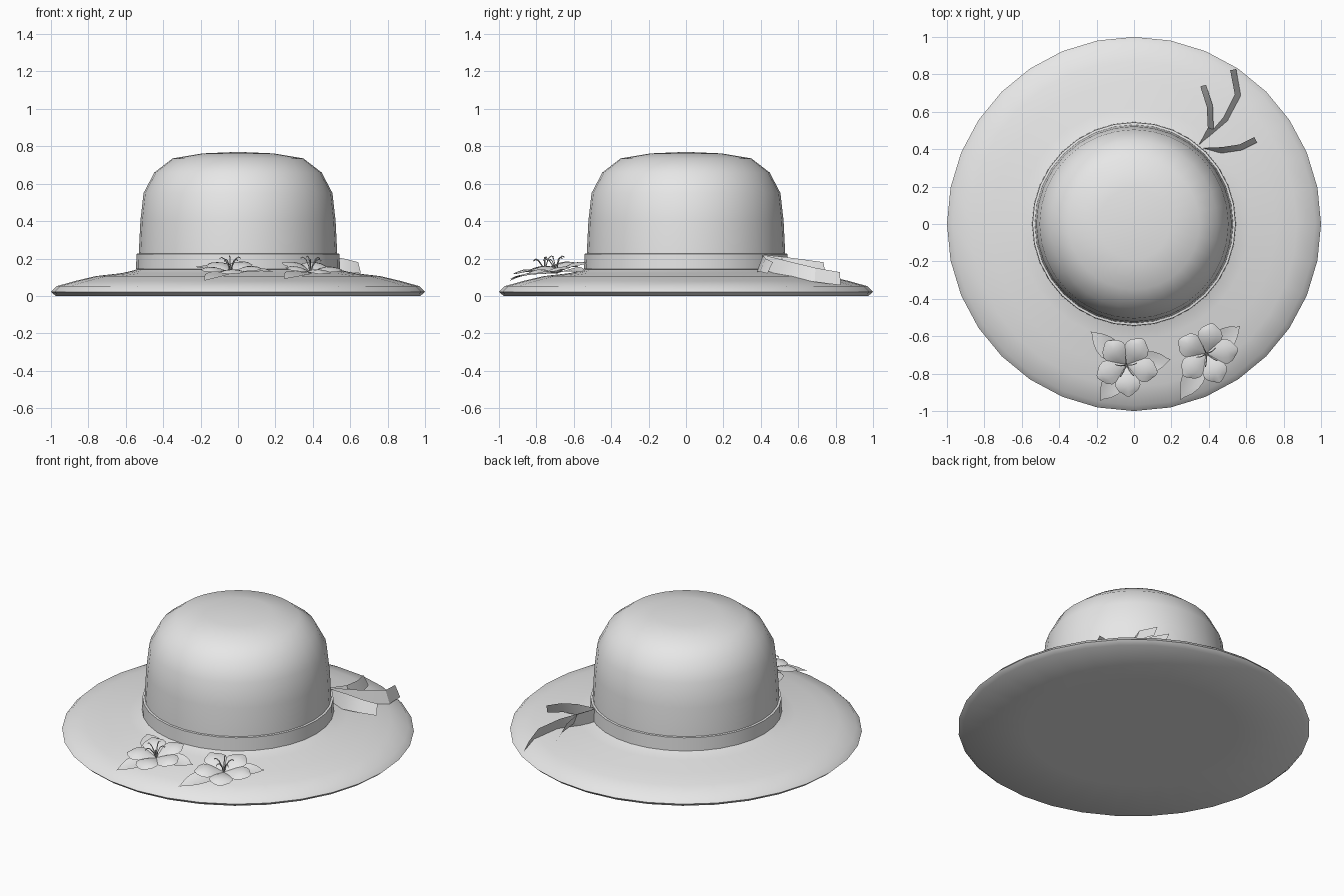
import bpy, bmesh
from math import sin, cos, pi, radians
from mathutils import Matrix, Vector

cube = bpy.data.objects.get("Cube")
if cube:
    bpy.data.objects.remove(cube, do_unlink=True)

grey = bpy.data.materials.new("plain grey")
grey.use_nodes = True
GREY = (0.8, 0.8, 0.8, 1)
grey.diffuse_color = GREY
grey.node_tree.nodes["Principled BSDF"].inputs["Base Color"].default_value = GREY


def finish(name, bm, sharp=50):
    me = bpy.data.meshes.new(name)
    bm.to_mesh(me)
    bm.free()
    me.materials.append(grey)
    me.shade_smooth()
    me.set_sharp_from_angle(angle=radians(sharp))
    ob = bpy.data.objects.new(name, me)
    bpy.context.collection.objects.link(ob)
    return ob


def lathe(name, profile, sides=32):
    """Turn a list of (radius, height) points around z."""
    bm = bmesh.new()
    rings = []
    for r, z in profile:
        if r == 0:
            rings.append([bm.verts.new((0, 0, z))] * sides)
        else:
            rings.append([bm.verts.new((r * cos(2 * pi * i / sides), r * sin(2 * pi * i / sides), z))
                          for i in range(sides)])
    for a, b in zip(rings, rings[1:]):
        for i in range(sides):
            j = (i + 1) % sides
            bm.faces.new(dict.fromkeys((a[i], a[j], b[j], b[i])))
    bmesh.ops.recalc_face_normals(bm, faces=bm.faces)
    return finish(name, bm)


def sheet(bm, rows):
    """Join rows of points into a quad surface."""
    grid = [[bm.verts.new(p) for p in row] for row in rows]
    for a, b in zip(grid, grid[1:]):
        for i in range(len(a) - 1):
            bm.faces.new((a[i], b[i], b[i + 1], a[i + 1]))


def blade(bm, place, angle, length, widths, heights, cup):
    """Petal or leaf: half widths and heights sampled along its length."""
    turn = place @ Matrix.Rotation(radians(angle), 4, "Z")
    n = len(widths) - 1
    rows = []
    for k, (w, h) in enumerate(zip(widths, heights)):
        row = []
        for s in (1, 0.5, 0, -0.5, -1):
            # the outline bends back towards the sides near the tip
            x = length * (k / n - 0.05 * s * s * (k / n) ** 2)
            row.append(turn @ Vector((x, w * s, h + cup * s * s * w)))
        rows.append(row)
    sheet(bm, rows)


# Hat body: brim and crown
lathe("brim", [(0, 0), (0.6, 0), (0.975, 0), (1, 0.022), (0.97, 0.052), (0.87, 0.08),
               (0.76, 0.106), (0.62, 0.122), (0.56, 0.136), (0.52, 0.15)])
lathe("crown", [(0.533, 0.13), (0.53, 0.24), (0.522, 0.4), (0.505, 0.55), (0.447, 0.66),
                (0.35, 0.735), (0.19, 0.762), (0, 0.77)])

# Band around the crown
lathe("hat_band", [(0.525, 0.14), (0.545, 0.143), (0.543, 0.225), (0.525, 0.227)])

# Ribbon tails: path points of (x, y, bottom height, strip height)
tails = {
    "ribbon_tail_short": [(0.34, 0.41, 0.13, 0.09), (0.41, 0.51, 0.14, 0.07),
                          (0.405, 0.63, 0.13, 0.065), (0.37, 0.74, 0.12, 0.06)],
    "ribbon_tail_long": [(0.34, 0.41, 0.12, 0.1), (0.49, 0.56, 0.1, 0.08),
                         (0.555, 0.69, 0.075, 0.075), (0.53, 0.825, 0.057, 0.07)],
    "ribbon_tail_side": [(0.34, 0.405, 0.12, 0.1), (0.47, 0.395, 0.13, 0.085),
                         (0.57, 0.41, 0.13, 0.07), (0.65, 0.45, 0.12, 0.06)],
}
for name, path in tails.items():
    bm = bmesh.new()
    rows = []
    for k, (x, y, z, h) in enumerate(path):
        a, b = path[max(k - 1, 0)], path[min(k + 1, 3)]
        side = Vector((b[1] - a[1], a[0] - b[0], 0)).normalized()
        lean = side * 0.016 * min(k, 1)
        rows.append([Vector((x, y, z)) + lean, Vector((x, y, z + h)) - lean])
    sheet(bm, rows)
    finish(name, bm, 30)


def flower(name, x, y, first, leaves):
    # Lay the flower on the slope of the brim
    up = Vector((x, y, 0)).normalized() * 0.2 + Vector((0, 0, 1))
    tilt = Vector((0, 0, 1)).rotation_difference(up).to_matrix().to_4x4()
    place = Matrix.Translation((x, y, 0.118)) @ tilt

    bm = bmesh.new()
    for i in range(5):
        blade(bm, place, first + 72 * i, 0.17,
              (0.008, 0.028, 0.05, 0.064, 0.067, 0.054, 0.02),
              (0.005, 0.02, 0.033, 0.042, 0.045, 0.042, 0.035), -0.2)
    finish(name + "_petals", bm)

    bm = bmesh.new()
    for angle, length in leaves:
        blade(bm, place, angle, length,
              (0.005, 0.03, 0.052, 0.06, 0.054, 0.035, 0.001),
              (0.004, 0.008, 0.012, 0.014, 0.013, 0.01, 0.004), 0.12)
    finish(name + "_leaves", bm)

    # Stamens: thin curved filaments
    cu = bpy.data.curves.new(name + "_stamens", "CURVE")
    cu.dimensions = "3D"
    cu.bevel_depth = 0.003
    cu.bevel_resolution = 0
    cu.use_fill_caps = True
    for i in range(5):
        a = radians(first + 36 + 72 * i)
        sp = cu.splines.new("POLY")
        steps = ((0, 0), (0.012, 0.045), (0.03, 0.078), (0.048, 0.088), (0.06, 0.08))
        sp.points.add(len(steps) - 1)
        for p, (r, z) in zip(sp.points, steps):
            p.co = (*(place @ Vector((r * cos(a), r * sin(a), z))), 1)
    cu.materials.append(grey)
    bpy.context.collection.objects.link(bpy.data.objects.new(name + "_stamens", cu))


flower("centre_flower", -0.04, -0.75, 58, [(137, 0.265), (7, 0.24), (235, 0.245)])
flower("left_flower", 0.385, -0.69, 80, [(39, 0.235), (242, 0.29)])
